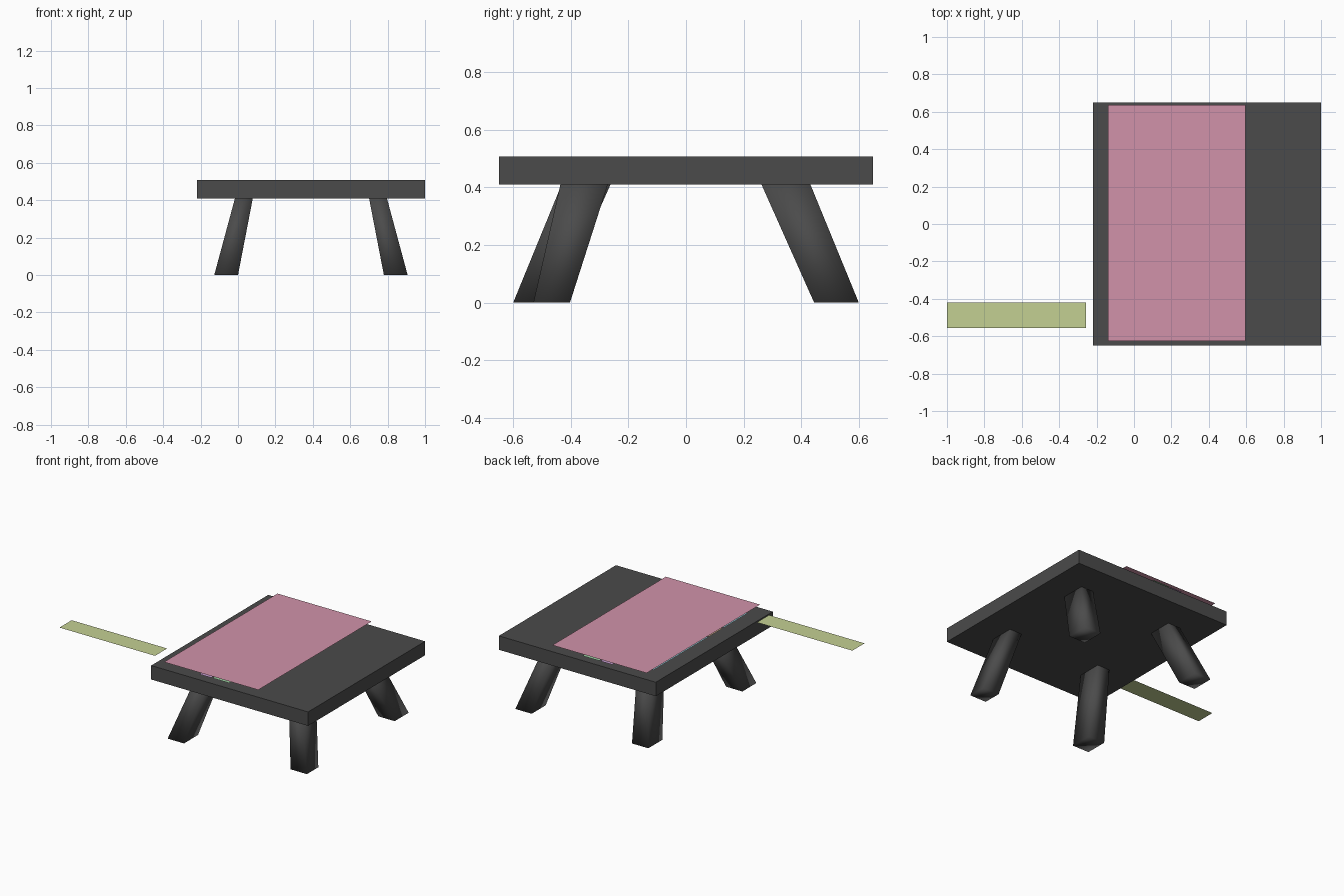
import bpy
import bmesh

if "Cube" in bpy.data.objects:
    bpy.data.objects.remove(bpy.data.objects["Cube"])


def material(name, rgb):
    m = bpy.data.materials.new(name)
    m.diffuse_color = (*rgb, 1)
    m.use_nodes = True
    m.node_tree.nodes["Principled BSDF"].inputs["Base Color"].default_value = m.diffuse_color
    return m


def finish(name, bm, mat, smooth=False):
    mesh = bpy.data.meshes.new(name)
    bm.to_mesh(mesh)
    bm.free()
    obj = bpy.data.objects.new(name, mesh)
    bpy.context.collection.objects.link(obj)
    mesh.materials.append(mat)
    for p in mesh.polygons:
        p.use_smooth = smooth
    return obj


def prism(name, low, z0, high, z1, mat, smooth=False):
    """Six-sided block between two rectangles given as (x0, x1, y0, y1)."""
    bm = bmesh.new()
    rings = []
    for (x0, x1, y0, y1), z in ((low, z0), (high, z1)):
        rings.append([bm.verts.new((x, y, z)) for x, y in
                      ((x0, y0), (x1, y0), (x1, y1), (x0, y1))])
    a, b = rings
    bm.faces.new(a[::-1])
    bm.faces.new(b)
    for i in range(4):
        j = (i + 1) % 4
        bm.faces.new((a[i], a[j], b[j], b[i]))
    return finish(name, bm, mat, smooth)


def sheet(name, x0, x1, y0, y1, z, mat):
    bm = bmesh.new()
    bm.faces.new([bm.verts.new(c) for c in
                  ((x0, y0, z), (x1, y0, z), (x1, y1, z), (x0, y1, z))])
    return finish(name, bm, mat)


dark = material("dark", (0.07, 0.07, 0.07))
pink = material("pink", (0.64, 0.29, 0.40))
olive = material("olive", (0.55, 0.63, 0.29))
cyan = material("cyan", (0.30, 0.55, 0.62))
brown = material("brown", (0.55, 0.38, 0.25))
purple = material("purple", (0.55, 0.33, 0.62))
green = material("green", (0.33, 0.62, 0.36))

# Table top
top = (-0.22, 1.0, -0.65, 0.65)
prism("table_top", top, 0.41, top, 0.508, dark)

# Splayed legs, mirrored about the table centre
CX = 0.39
for side, sx in (("left", -1), ("right", 1)):
    for end, sy in (("front", -1), ("back", 1)):
        # the front right leg is splayed a little less
        near = side == "right" and end == "front"
        foot_y = (0.403, 0.53) if near else (0.445, 0.60)
        head_y = (0.27, 0.435) if near else (0.26, 0.43)

        def rect(xs, ys):
            return (*sorted(CX + sx * v for v in xs),
                    *sorted(sy * v for v in ys))

        prism(f"{end}_{side}_leg", rect((0.39, 0.517), foot_y), 0,
              rect((0.31, 0.405), head_y), 0.415, dark, True)

# Large cloth sheet floating just above the top
sheet("cloth", -0.138, 0.595, -0.625, 0.635, 0.545, pink)

# Separate strip beside the table
sheet("side_strip", -1.0, -0.257, -0.555, -0.42, 0.53, olive)

# Thin sheets tucked under the cloth
sheet("long_strip_a", 0.135, 0.225, -0.62, 0.63, 0.53, purple)
sheet("long_strip_b", 0.235, 0.365, -0.62, 0.63, 0.53, green)
sheet("back_mat", -0.13, 0.125, -0.06, 0.55, 0.53, cyan)
sheet("middle_mat", -0.13, 0.125, -0.22, -0.07, 0.53, brown)
sheet("front_mat", -0.13, 0.125, -0.50, -0.235, 0.53, cyan)
